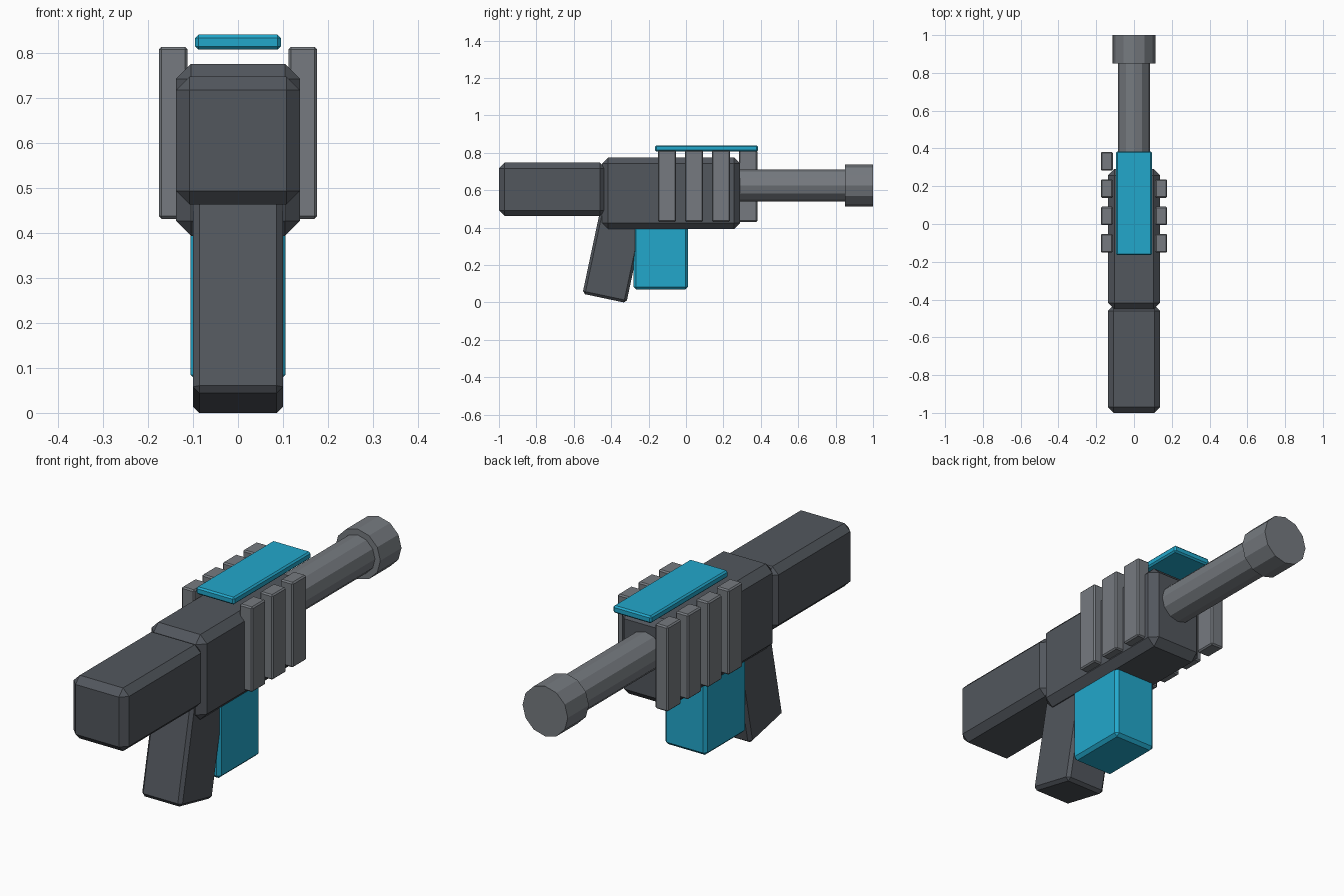
import bpy
import bmesh
import math
from mathutils import Matrix, Vector

if "Cube" in bpy.data.objects:
    bpy.data.objects.remove(bpy.data.objects["Cube"])


def material(name, rgb):
    m = bpy.data.materials.new(name)
    m.diffuse_color = (*rgb, 1)
    m.use_nodes = True
    m.node_tree.nodes["Principled BSDF"].inputs["Base Color"].default_value = m.diffuse_color
    return m


DARK = material("dark_grey", (0.085, 0.095, 0.11))
STEEL = material("steel_grey", (0.18, 0.195, 0.215))
BLUE = material("blue", (0.016, 0.39, 0.6))


def finish(name, bm, mat):
    mesh = bpy.data.meshes.new(name)
    bm.to_mesh(mesh)
    bm.free()
    mesh.materials.append(mat)
    ob = bpy.data.objects.new(name, mesh)
    bpy.context.collection.objects.link(ob)
    return ob


def box(name, x, y, z, bevel, mat):
    """Chamfered box from (min, max) ranges."""
    lo, hi = zip(x, y, z)
    centre = (Vector(lo) + Vector(hi)) / 2
    size = Vector(hi) - Vector(lo)
    bm = bmesh.new()
    bmesh.ops.create_cube(bm, size=1, matrix=Matrix.Diagonal((*size, 1)))
    bmesh.ops.bevel(bm, geom=bm.edges[:], offset=bevel, segments=1,
                    affect='EDGES', clamp_overlap=True)
    ob = finish(name, bm, mat)
    ob.location = centre
    return ob


def tube(name, radius, y0, y1, z, mat):
    """12-sided solid cylinder along y."""
    bm = bmesh.new()
    bmesh.ops.create_cone(bm, cap_ends=True, segments=12, radius1=radius,
                          radius2=radius, depth=y1 - y0,
                          matrix=Matrix.Rotation(math.pi / 2, 4, 'X'))
    ob = finish(name, bm, mat)
    ob.location = (0, (y0 + y1) / 2, z)
    return ob


# Receiver and stock
box("receiver", (-0.1375, 0.1375), (-0.45, 0.29), (0.393, 0.775), 0.033, DARK)
box("stock", (-0.1375, 0.1375), (-1.0, -0.43), (0.463, 0.747), 0.03, DARK)

# Grip, leaning 12 degrees
TILT = math.radians(12)
width, length = 0.24, 0.45
grip = box("grip", (-0.1, 0.1), (-width / 2, width / 2),
           (-length / 2, length / 2), 0.014, DARK)
along = Vector((0, math.sin(TILT), math.cos(TILT)))
across = Vector((0, math.cos(TILT), -math.sin(TILT)))
grip.rotation_euler.x = -TILT
grip.location = (Vector((0, -0.5535, 0.047))
                 + along * length / 2 + across * width / 2)

# Magazine and floating top plate
box("magazine", (-0.105, 0.105), (-0.282, 0.01), (0.07, 0.45), 0.014, BLUE)
box("top_plate", (-0.095, 0.095), (-0.165, 0.385), (0.807, 0.84), 0.007, BLUE)

# Barrel and muzzle
tube("barrel", 0.086, 0.2, 0.9, 0.625, STEEL)
tube("muzzle", 0.1125, 0.85, 1.0, 0.625, STEEL)

# Side fins: four on the left, three on the right
for side, count in ((-1, 4), (1, 3)):
    for i in range(count):
        y = -0.151 + i * 0.1447
        xs = sorted((side * 0.112, side * 0.176))
        box(f"side_fin_{'left' if side < 0 else 'right'}_{i + 1}",
            xs, (y, y + 0.098), (0.431, 0.813), 0.006, STEEL)
